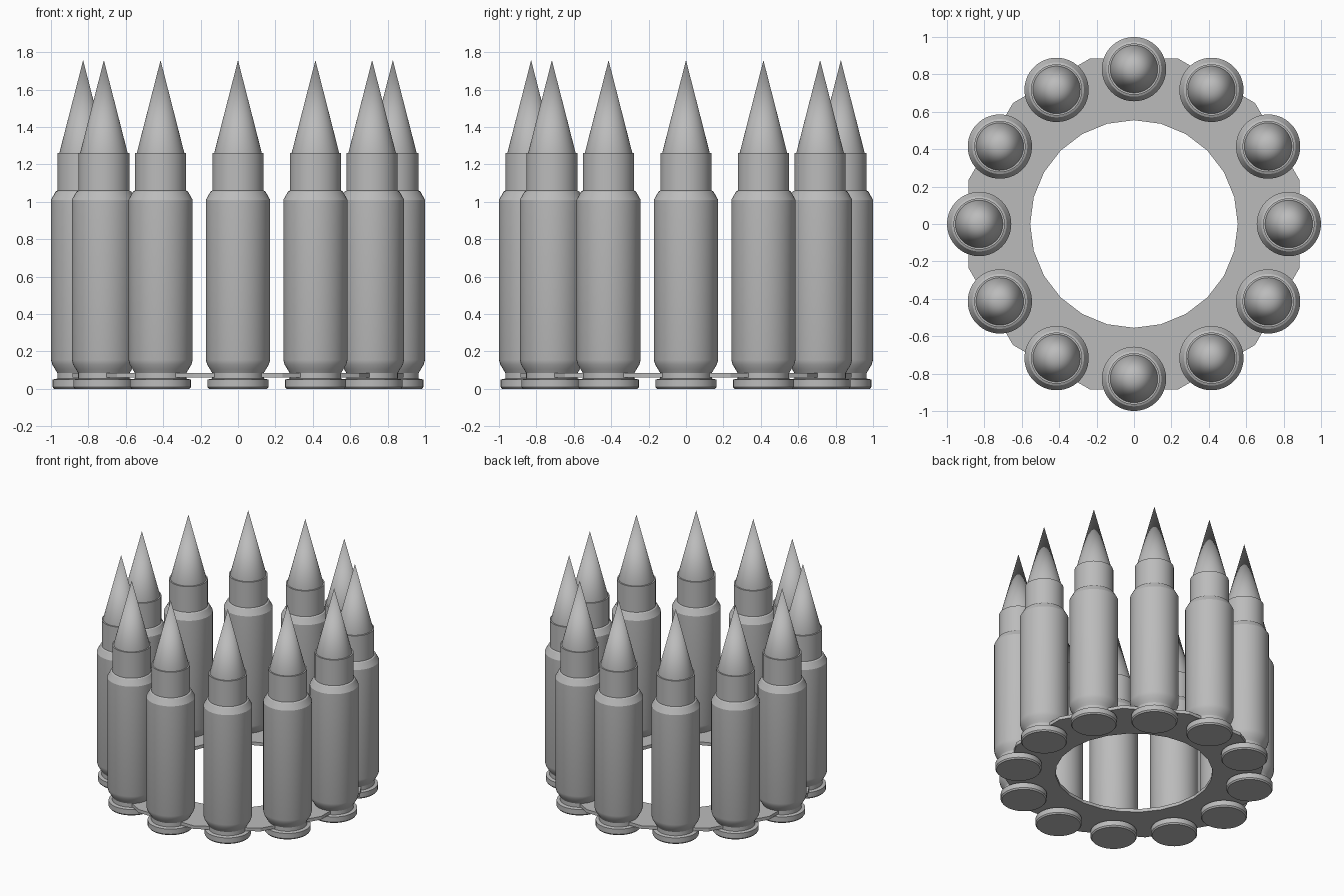
import bpy, bmesh
from math import cos, sin, pi, radians

if "Cube" in bpy.data.objects:
    bpy.data.objects.remove(bpy.data.objects["Cube"], do_unlink=True)

COUNT = 12          # cartridges around the ring
CIRCLE = 0.828      # radius of the circle they stand on
SIDES = 40

grey = bpy.data.materials.new("plain_grey")
grey.use_nodes = True
colour = (0.5, 0.5, 0.5, 1)
grey.diffuse_color = colour
grey.node_tree.nodes["Principled BSDF"].inputs["Base Color"].default_value = colour


def finish(bm, name):
    bmesh.ops.recalc_face_normals(bm, faces=bm.faces)
    mesh = bpy.data.meshes.new(name)
    bm.to_mesh(mesh)
    bm.free()
    mesh.materials.append(grey)
    obj = bpy.data.objects.new(name, mesh)
    bpy.context.collection.objects.link(obj)
    return obj


def lathe(name, profile):
    """Spin (radius, height) points that start and end on the axis."""
    bm = bmesh.new()
    verts = [bm.verts.new((r, 0, z)) for r, z in profile]
    edges = [bm.edges.new(pair) for pair in zip(verts, verts[1:])]
    bmesh.ops.spin(bm, geom=verts + edges, cent=(0, 0, 0), axis=(0, 0, 1),
                   angle=2 * pi, steps=SIDES, use_merge=True)
    bmesh.ops.remove_doubles(bm, verts=bm.verts, dist=0.0005)
    return finish(bm, name)


def loop(bm, radius, z, sides, start):
    return [bm.verts.new((radius * cos(start + 2 * pi * i / sides),
                          radius * sin(start + 2 * pi * i / sides), z))
            for i in range(sides)]


# Case: rim, extractor groove, body, shoulder and neck
case = lathe("cartridge_case", [
    (0, 0), (0.155, 0), (0.163, 0.01), (0.163, 0.05), (0.138, 0.055),
    (0.138, 0.085), (0.15, 0.105), (0.165, 0.13), (0.172, 0.155),
    (0.172, 1.01), (0.147, 1.055), (0.137, 1.06), (0.137, 1.26), (0, 1.26)])

# Pointed tip seated in the neck
tip = lathe("cartridge_tip", [(0, 1.24), (0.127, 1.24), (0.127, 1.262), (0, 1.757)])

# Smooth round parts, keeping the rim and shoulder edges crisp
for part in (case, tip):
    bpy.ops.object.select_all(action="DESELECT")
    part.select_set(True)
    bpy.context.view_layer.objects.active = part
    bpy.ops.object.shade_smooth_by_angle(angle=radians(28))

# Repeat the cartridge around the circle
for i in range(COUNT):
    a = 2 * pi * i / COUNT
    for part in (case, tip):
        obj = part if i == 0 else part.copy()
        if i:
            bpy.context.collection.objects.link(obj)
        obj.name = f"{part.data.name}_{i + 1}"
        obj.location = (CIRCLE * cos(a), CIRCLE * sin(a), 0)
        obj.rotation_euler.z = a

# Flat base ring: twelve-sided outside, rounder hole inside
bm = bmesh.new()
outer = loop(bm, 0.915, 0.06, COUNT, pi / COUNT)
inner = loop(bm, 0.555, 0.06, 2 * COUNT, 0)
for i in range(COUNT):
    a, b = outer[i - 1], outer[i]
    p, q, r = inner[2 * i - 1], inner[2 * i], inner[(2 * i + 1) % (2 * COUNT)]
    bm.faces.new((a, b, r, q, p))
lifted = bmesh.ops.extrude_face_region(bm, geom=bm.faces[:], use_keep_orig=True)
bmesh.ops.translate(bm, vec=(0, 0, 0.025),
                    verts=[v for v in lifted["geom"] if isinstance(v, bmesh.types.BMVert)])
finish(bm, "base_ring")
